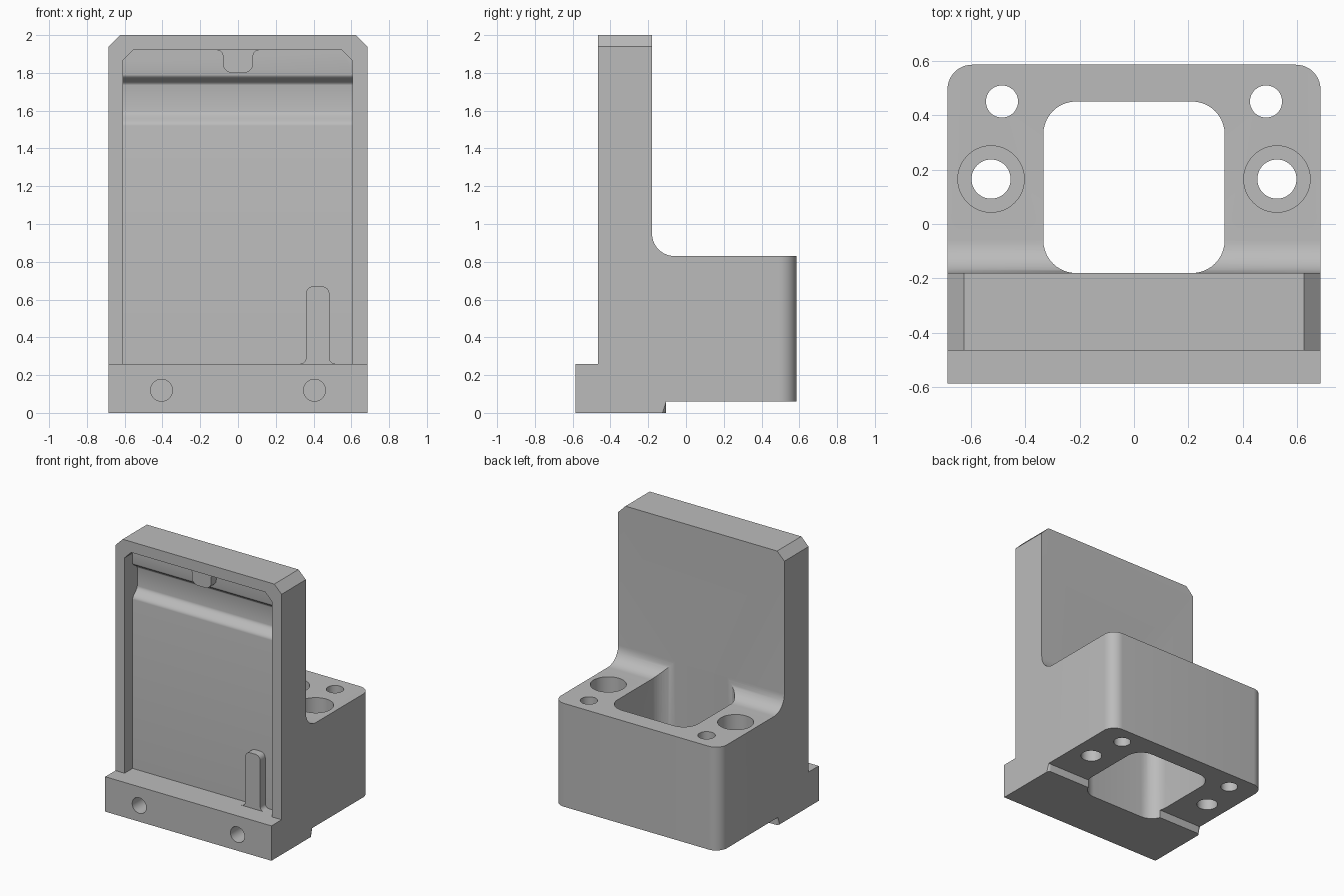
import bpy, bmesh
from math import cos, sin, pi, radians

cube = bpy.data.objects.get("Cube")
if cube:
    bpy.data.objects.remove(cube, do_unlink=True)

grey = bpy.data.materials.new("machined grey")
grey.use_nodes = True
colour = (0.5, 0.5, 0.5, 1)
grey.diffuse_color = colour
grey.node_tree.nodes["Principled BSDF"].inputs["Base Color"].default_value = colour


def arc(cx, cy, r, a0, a1, n=10):
    """Points on an arc, angles in degrees."""
    angles = [radians(a0 + (a1 - a0) * i / n) for i in range(n + 1)]
    return [(cx + r * cos(a), cy + r * sin(a)) for a in angles]


def s_curve(y0, z0, y1, z1, n=10):
    """Smooth step from one depth to another."""
    return [(y0 + (y1 - y0) * (1 - cos(pi * i / n)) / 2, z0 + (z1 - z0) * i / n)
            for i in range(n + 1)]


def prism(name, outline, axis, start, end):
    """Extrude a 2D outline along the given axis."""
    place = {"x": lambda a, b, t: (t, a, b),
             "y": lambda a, b, t: (a, t, b),
             "z": lambda a, b, t: (a, b, t)}[axis]
    bm = bmesh.new()
    low, high = ([bm.verts.new(place(a, b, t)) for a, b in outline] for t in (start, end))
    bm.faces.new(low)
    bm.faces.new(high)
    for i in range(len(low)):
        j = (i + 1) % len(low)
        bm.faces.new((low[i], low[j], high[j], high[i]))
    bmesh.ops.recalc_face_normals(bm, faces=bm.faces)
    mesh = bpy.data.meshes.new(name)
    bm.to_mesh(mesh)
    bm.free()
    mesh.materials.append(grey)
    obj = bpy.data.objects.new(name, mesh)
    bpy.context.collection.objects.link(obj)
    return obj


def bevel_edges(obj, test, size, segments=1):
    """Chamfer or round the edges whose two ends both pass the test."""
    bm = bmesh.new()
    bm.from_mesh(obj.data)
    edges = [e for e in bm.edges if all(test(v.co) for v in e.verts)]
    bmesh.ops.bevel(bm, geom=edges, offset=size, offset_type="OFFSET",
                    segments=segments, profile=0.5, affect="EDGES")
    bm.to_mesh(obj.data)
    bm.free()


def cut(obj, cutter):
    cutter.hide_render = True
    mod = obj.modifiers.new("cut", "BOOLEAN")
    mod.operation, mod.solver, mod.object = "DIFFERENCE", "EXACT", cutter
    bpy.ops.object.select_all(action="DESELECT")
    bpy.context.view_layer.objects.active = obj
    obj.select_set(True)
    bpy.ops.object.modifier_apply(modifier=mod.name)
    bpy.data.objects.remove(cutter, do_unlink=True)


def smooth(obj):
    bpy.ops.object.select_all(action="DESELECT")
    bpy.context.view_layer.objects.active = obj
    obj.select_set(True)
    bpy.ops.object.shade_smooth_by_angle(angle=radians(30))


HALF, FRONT, PLATE, BACK, REAR = 0.685, -0.585, -0.465, -0.18, 0.585
FOOT_TOP, BLOCK_TOP, STEP_Y, STEP_Z = 0.26, 0.83, -0.105, 0.06

# Body: side profile with the inner fillet between plate and block
side = [(FRONT, 0), (STEP_Y, 0), (STEP_Y, STEP_Z), (REAR, STEP_Z), (REAR, BLOCK_TOP)]
side += arc(BACK + 0.12, BLOCK_TOP + 0.12, 0.12, 270, 180, 14)
side += [(BACK, 2), (PLATE, 2), (PLATE, FOOT_TOP), (FRONT, FOOT_TOP)]
body = prism("bracket_body", side, "x", -HALF, HALF)


# Edge treatment: top chamfers, round rear corners, round step ends
def on_end(v):
    return abs(v.x) > HALF - 0.001


for sign in (-1, 1):
    bevel_edges(body, lambda v: v.x * sign > HALF - 0.001 and v.z > 1.99, 0.06)
    bevel_edges(body, lambda v: v.x * sign > HALF - 0.001 and v.y > REAR - 0.001, 0.09, 10)
    bevel_edges(body, lambda v: v.x * sign > HALF - 0.001 and v.z < STEP_Z + 0.001
                and abs(v.y - STEP_Y) < 0.001, 0.02, 5)

# Front pocket with a deeper cross groove near its top
FLOOR, GROOVE = PLATE + 0.095, PLATE + 0.15
pocket_side = [(FRONT - 0.1, FOOT_TOP), (FLOOR, FOOT_TOP)]
pocket_side += s_curve(FLOOR, 1.52, GROOVE, 1.6)
pocket_side += s_curve(GROOVE, 1.735, FLOOR, 1.79)
pocket_side += [(FLOOR, 1.92), (FRONT - 0.1, 1.92)]
pocket = prism("pocket_cutter", pocket_side, "x", -0.61, 0.605)
for sign in (-1, 1):
    bevel_edges(pocket, lambda v: v.x * sign > 0.6 and v.z > 1.91, 0.055)
cut(body, pocket)

# Large rounded window through the block
r, wx, y0, y1 = 0.12, 0.333, BACK - 0.0002, 0.45
window = (arc(wx - r, y1 - r, r, 0, 90) + arc(r - wx, y1 - r, r, 90, 180)
          + arc(r - wx, y0 + r, r, 180, 270) + arc(wx - r, y0 + r, r, 270, 360))
cut(body, prism("window_cutter", window, "z", -0.2, BLOCK_TOP + 0.12))


# Mirrored bolt holes, counterbores, dowel holes and front holes
def circle(x, y, radius):
    return arc(x, y, radius, 0, 360, 48)[:-1]


for sign in (-1, 1):
    cut(body, prism("dowel_cutter", circle(sign * 0.485, 0.45, 0.059), "z", -0.2, 1.2))
    cut(body, prism("bolt_cutter", circle(sign * 0.525, 0.165, 0.072), "z", -0.2, 1.2))
    cut(body, prism("counterbore_cutter", circle(sign * 0.525, 0.165, 0.122), "z", 0.6, 1.2))
    cut(body, prism("front_hole_cutter", circle(sign * 0.405, 0.12, 0.058), "y", -0.8, -0.3))
smooth(body)


# Raised stops inside the pocket, flared where they meet the frame
def stop(name, x, base, direction, half, height, corner, flare):
    right = arc(half + flare, flare, flare, 270, 180, 6)
    right += arc(half - corner, height - corner, corner, 0, 90, 8)
    left = [(-a, b) for a, b in reversed(right)]
    outline = [(x + a, base + direction * b) for a, b in right + left]
    smooth(prism(name, outline, "y", PLATE + 0.035, FLOOR + 0.02))


stop("lower_stop", 0.422, FOOT_TOP, 1, 0.062, 0.41, 0.04, 0.03)
stop("upper_stop", 0, 1.92, -1, 0.08, 0.12, 0.05, 0.03)
